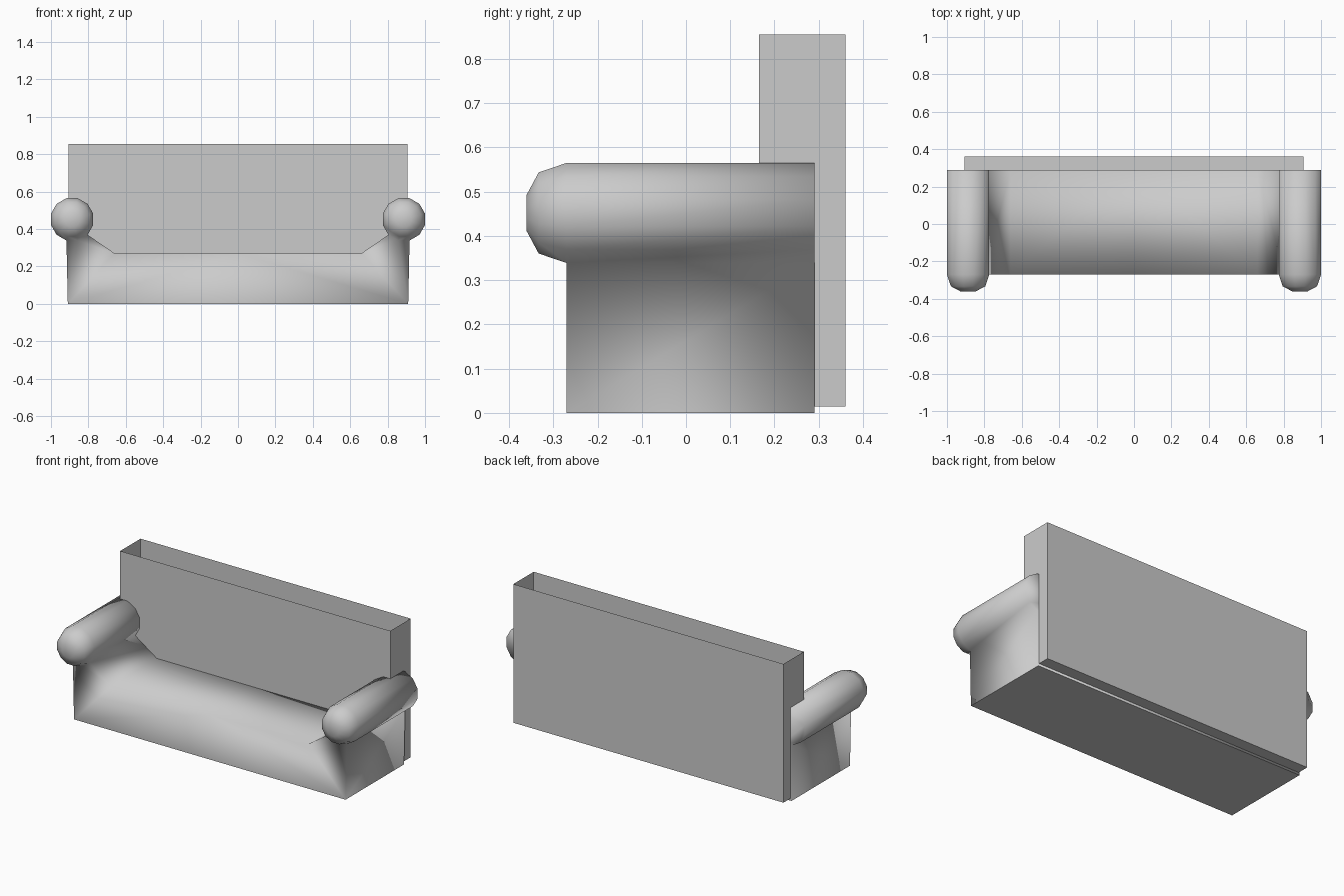
import bpy, bmesh, math

if "Cube" in bpy.data.objects:
    bpy.data.objects.remove(bpy.data.objects["Cube"])

FRONT, BACK = -0.27, 0.29
ARM_X, ARM_Z, ARM_R = 0.887, 0.452, 0.117


def add_object(name, bm):
    bmesh.ops.recalc_face_normals(bm, faces=bm.faces)
    mesh = bpy.data.meshes.new(name)
    bm.to_mesh(mesh)
    bm.free()
    obj = bpy.data.objects.new(name, mesh)
    bpy.context.collection.objects.link(obj)
    return obj


def arm_ring(bm, y, r):
    # twelve-sided ring, starting at the lower outer corner
    angles = [math.radians(-75 + 30 * i) for i in range(12)]
    return [bm.verts.new((ARM_X + r * math.cos(a), y, ARM_Z + r * math.sin(a)))
            for a in angles]


# Seat and rolled arms: right half, one continuous skin
bm = bmesh.new()
ends = []
for y in (FRONT, BACK):
    ring = arm_ring(bm, y, ARM_R)
    low = [bm.verts.new((x, y, 0)) for x in (0, 0.91)]
    top = [bm.verts.new((x, y, 0.27)) for x in (0.66, 0)]
    ends.append((ring, low + ring[:11] + top))
    # end panel below the arm
    bm.faces.new(low + [ring[0], ring[11], ring[10]] + top)

(front_ring, front_outline), (back_ring, back_outline) = ends
for i in range(len(front_outline) - 1):
    bm.faces.new((front_outline[i], front_outline[i + 1],
                  back_outline[i + 1], back_outline[i]))
bm.faces.new(back_ring)

# Rounded front of the arm
prev = front_ring
for y, r in ((-0.333, 0.095), (-0.361, 0.041)):
    ring = arm_ring(bm, y, r)
    for i in range(12):
        j = (i + 1) % 12
        bm.faces.new((prev[i], prev[j], ring[j], ring[i]))
    prev = ring
bm.faces.new(prev)

# Smooth everywhere except around the flat underside
bm.normal_update()
for f in bm.faces:
    f.smooth = True
for e in bm.edges:
    if all(v.co.z < 0.001 for v in e.verts):
        e.smooth = False
body = add_object("seat_and_arms", bm)
mirror = body.modifiers.new("mirror", "MIRROR")
mirror.use_clip = True
mirror.merge_threshold = 0.001

# Backrest: flat-sided shell, open at the top
bm = bmesh.new()
bmesh.ops.create_cube(bm, size=1)
for v in bm.verts:
    v.co.x *= 1.81
    v.co.y = 0.2625 + v.co.y * 0.195
    v.co.z = 0.435 + v.co.z * 0.84
bm.normal_update()
bmesh.ops.delete(bm, geom=[f for f in bm.faces if f.normal.z > 0.5],
                 context="FACES_ONLY")
bm.normal_update()
mesh = bpy.data.meshes.new("backrest")
bm.to_mesh(mesh)
bm.free()
bpy.context.collection.objects.link(bpy.data.objects.new("backrest", mesh))
